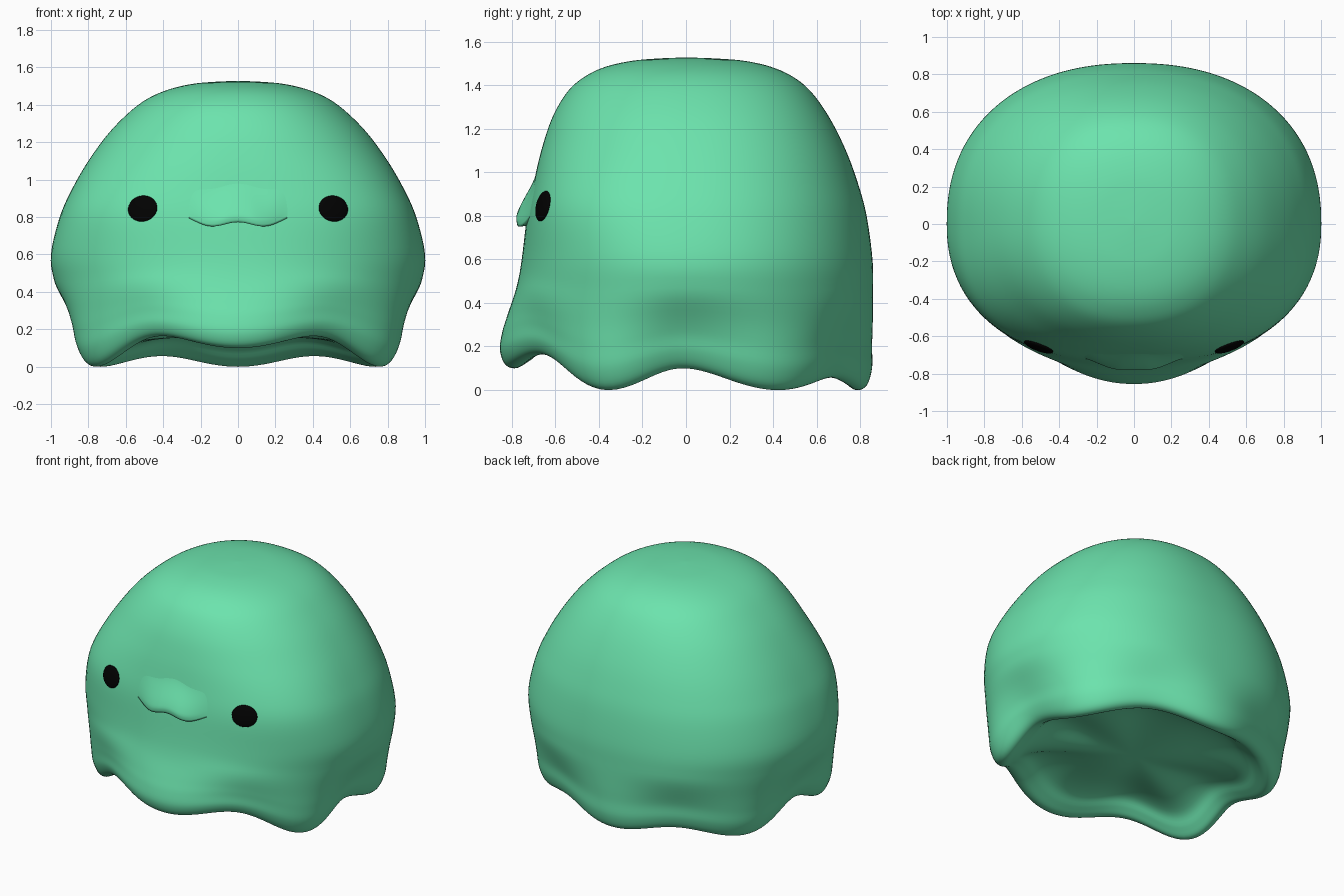
import bpy, bmesh, math
from mathutils import Vector
from mathutils.bvhtree import BVHTree

if "Cube" in bpy.data.objects:
    bpy.data.objects.remove(bpy.data.objects["Cube"])


def material(name, rgb):
    m = bpy.data.materials.new(name)
    m.diffuse_color = (*rgb, 1)
    m.use_nodes = True
    m.node_tree.nodes["Principled BSDF"].inputs["Base Color"].default_value = m.diffuse_color
    return m


green = material("mint green", (0.15, 0.77, 0.42))
black = material("eye black", (0.0005, 0.0005, 0.0005))


def make_object(name, bm, mat):
    bmesh.ops.recalc_face_normals(bm, faces=bm.faces)
    for f in bm.faces:
        f.smooth = True
    me = bpy.data.meshes.new(name)
    bm.to_mesh(me)
    me.materials.append(mat)
    ob = bpy.data.objects.new(name, me)
    bpy.context.collection.objects.link(ob)
    return ob


# Body profile: height, then radius towards the side, front and back
PROFILE = [
    (1.528, 0.00, 0.00, 0.00), (1.523, 0.12, 0.13, 0.14), (1.512, 0.24, 0.25, 0.27),
    (1.485, 0.36, 0.37, 0.39), (1.44, 0.47, 0.465, 0.49), (1.37, 0.57, 0.545, 0.575),
    (1.25, 0.69, 0.615, 0.66), (1.10, 0.80, 0.665, 0.735), (0.95, 0.887, 0.70, 0.79),
    (0.80, 0.953, 0.73, 0.83), (0.60, 1.00, 0.755, 0.857), (0.45, 0.985, 0.78, 0.86),
    (0.30, 0.95, 0.82, 0.858), (0.20, 0.93, 0.845, 0.855), (0.10, 0.91, 0.855, 0.855),
    (0.02, 0.87, 0.83, 0.83), (0.00, 0.82, 0.78, 0.78), (0.04, 0.76, 0.72, 0.72),
    (0.11, 0.67, 0.63, 0.63), (0.15, 0.45, 0.42, 0.42), (0.16, 0.00, 0.00, 0.00),
]


def smooth_rows(pts, sub):
    """Catmull-Rom interpolation of the profile rows."""
    rows = []
    for i in range(len(pts) - 1):
        a, b, c, d = (pts[max(0, min(len(pts) - 1, i + k))] for k in (-1, 0, 1, 2))
        for s in range(sub):
            t = s / sub
            rows.append([0.5 * (2*q + (r - p)*t + (2*p - 5*q + 4*r - w)*t*t
                                + (3*q - p - 3*r + w)*t**3)
                         for p, q, r, w in zip(a, b, c, d)])
    return rows + [list(pts[-1])]


def ramp(t):
    t = max(0, min(1, t))
    return t * t * (3 - 2 * t)


def body_point(row, th):
    z, side, front, back = row
    c, s = math.cos(th), math.sin(th)
    depth = front if s < 0 else back
    n = 2.25                                                # slightly squared plan
    if s < 0:
        n = 2.17 + 0.38 * math.exp(-((z - 0.88) / 0.24)**2)  # flatter face
    r = (abs(c / side)**n + abs(s / depth)**n)**(-1 / n)
    phi = th + math.pi / 2                                  # angle from the front
    if s < 0:
        phi -= 0.11 * math.sin(2 * phi)                     # broader front lobe
    notch = (1 - math.cos(6 * phi)) / 2                     # six skirt lobes
    r *= 1 - 0.055 * notch * ramp((0.45 - z) / 0.32)
    hem = (0.10 - 0.05 * s) * notch + 0.10 * max(0, -s)**8
    hem *= ramp((r - 0.1) / 0.6)                            # wavy lower edge
    if z < 0.55:
        z = hem + z * (0.55 - hem) / 0.55
    return Vector((r * c, r * s, z))


# Body with lobed skirt and hollow underside
N = 144
rows = smooth_rows(PROFILE, 5)
bm = bmesh.new()
rings = [[bm.verts.new(body_point(row, 2 * math.pi * k / N)) for k in range(N)]
         for row in rows[1:-1]]
for a, b in zip(rings, rings[1:]):
    for k in range(N):
        j = (k + 1) % N
        bm.faces.new((a[k], b[k], b[j], a[j]))
for ring, z in ((rings[0], rows[0][0]), (rings[-1], rows[-1][0])):
    pole = bm.verts.new((0, 0, z))
    for k in range(N):
        bm.faces.new((pole, ring[k], ring[(k + 1) % N]))
make_object("body", bm, green)
surface = BVHTree.FromBMesh(bm)


def on_body(x, z):
    loc, normal, _, _ = surface.ray_cast(Vector((x, -3, z)), Vector((0, 1, 0)))
    return loc, normal if normal.y < 0 else -normal


# Upper lip: a soft swelling that ends in a wavy overhang
bm = bmesh.new()
U, V = 48, 20
grid = []
for i in range(U + 1):
    u = 2 * i / U - 1
    x = 0.30 * u
    low = 0.76 + 0.012 * math.cos(2.1 * math.pi * u) + 0.04 * abs(u)**4
    swell = 0.055 * ramp((1 - abs(u)) * 1.25)
    col = [bm.verts.new((x, on_body(x, low)[0].y + 0.02, low + 0.008))]
    for j in range(V + 1):
        v = j / V
        z = low + 0.24 * v
        fall = (1 - ramp(v)) * (0.8 + 0.2 * min(1, v * 8))
        col.append(bm.verts.new((x, on_body(x, z)[0].y + 0.003 - swell * fall, z)))
    grid.append(col)
for a, b in zip(grid, grid[1:]):
    for j in range(V + 1):
        bm.faces.new((a[j], b[j], b[j + 1], a[j + 1]))
make_object("upper_lip", bm, green)

# Eyes: thin oval buttons lying on the surface
for name, sx in (("left_eye", -1), ("right_eye", 1)):
    bm = bmesh.new()
    bmesh.ops.create_uvsphere(bm, u_segments=32, v_segments=16, radius=1)
    eye = make_object(name, bm, black)
    loc, normal = on_body(0.51 * sx, 0.845)
    eye.location = loc
    eye.rotation_euler = normal.to_track_quat('Z', 'Y').to_euler()
    eye.scale = (0.083, 0.071, 0.018)
